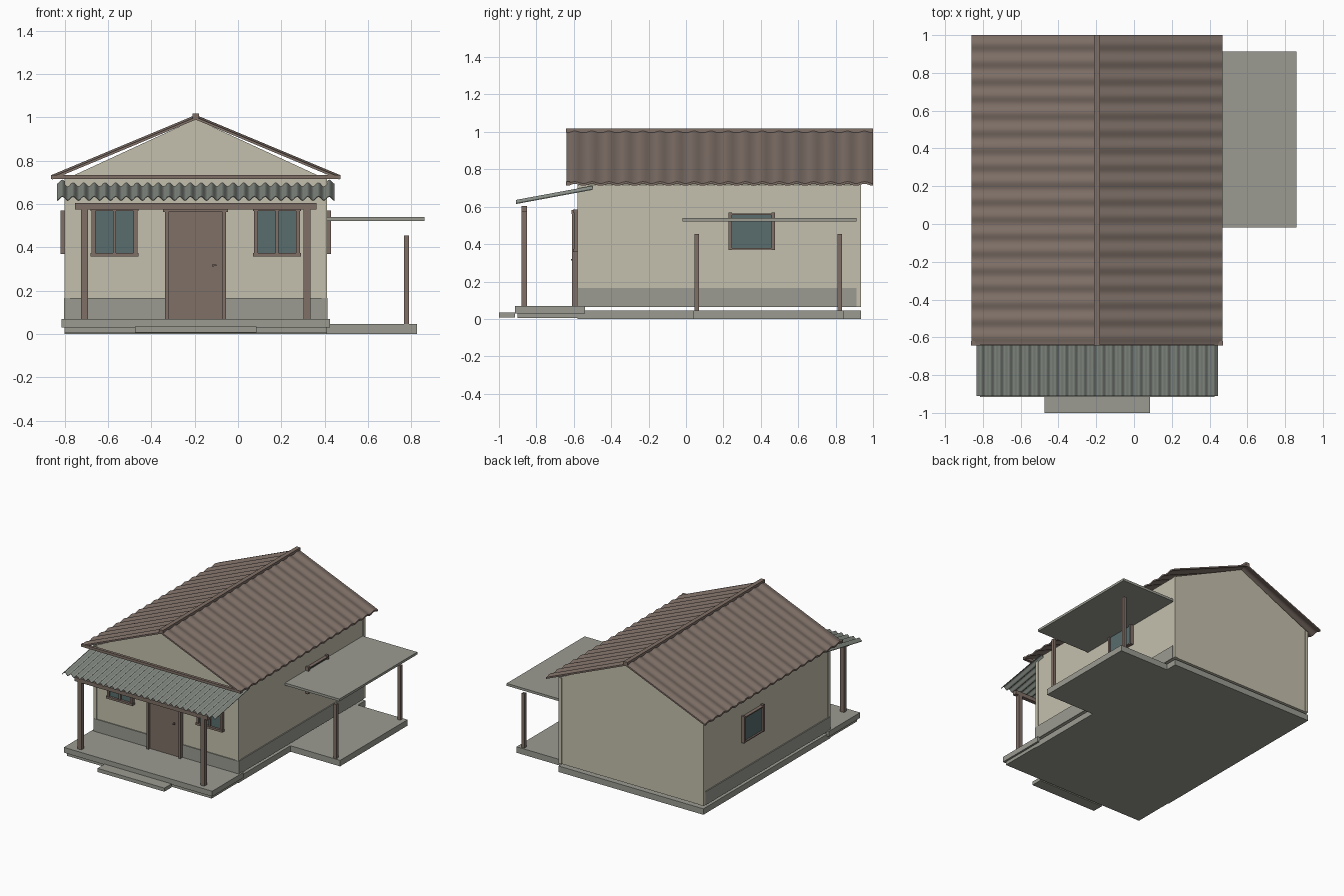
import bpy, bmesh, math

if "Cube" in bpy.data.objects:
    bpy.data.objects.remove(bpy.data.objects["Cube"])

def mat(name, r, g, b):
    m = bpy.data.materials.new(name)
    m.diffuse_color = (r, g, b, 1)
    m.use_nodes = True
    m.node_tree.nodes["Principled BSDF"].inputs["Base Color"].default_value = m.diffuse_color
    return m

WALL = mat("cream_wall", 0.56, 0.53, 0.42)
BROWN = mat("brown_wood", 0.215, 0.16, 0.135)
ROOF = mat("brown_roof", 0.215, 0.165, 0.14)
GREY = mat("grey_concrete", 0.33, 0.33, 0.29)
SHEET = mat("grey_roof_sheet", 0.25, 0.275, 0.245)
GLASS = mat("dark_glass", 0.10, 0.155, 0.155)
CX = -0.195          # centre line of the house

def make(name, verts, faces, m):
    me = bpy.data.meshes.new(name)
    me.from_pydata(verts, [], faces)
    bm = bmesh.new()
    bm.from_mesh(me)
    bmesh.ops.recalc_face_normals(bm, faces=bm.faces)
    bm.to_mesh(me)
    bm.free()
    me.materials.append(m)
    ob = bpy.data.objects.new(name, me)
    bpy.context.collection.objects.link(ob)
    return ob

def prism(name, profile, y0, y1, m):
    """Extrude an x-z outline along y."""
    n = len(profile)
    v = [(x, y, z) for y in (y0, y1) for x, z in profile]
    f = [tuple(range(n)), tuple(range(n, 2 * n))]
    f += [(i, (i + 1) % n, n + (i + 1) % n, n + i) for i in range(n)]
    return make(name, v, f, m)

def box(name, x0, x1, y0, y1, z0, z1, m):
    return prism(name, [(x0, z0), (x1, z0), (x1, z1), (x0, z1)], y0, y1, m)

def corrugated(name, a, b, along, waves, amp, thick, m):
    """Wavy sheet swept between points a and b, repeated along a vector."""
    steps = waves * 10
    v, f = [], []
    for i in range(steps + 1):
        t = i / steps
        w = -amp * math.cos(2 * math.pi * waves * t)
        for p in (a, b):
            for h in (0, -thick):
                v.append((p[0] + along[0] * t, p[1] + along[1] * t, p[2] + w + h))
    for i in range(steps):
        k, j = 4 * i, 4 * i + 4
        f += [(k, k + 2, j + 2, j), (k + 1, j + 1, j + 3, k + 3),
              (k, j, j + 1, k + 1), (k + 2, k + 3, j + 3, j + 2)]
    e = 4 * steps
    f += [(0, 1, 3, 2), (e, e + 2, e + 3, e + 1)]
    ob = make(name, v, f, m)
    bpy.context.view_layer.objects.active = ob
    ob.select_set(True)
    bpy.ops.object.shade_smooth_by_angle(angle=math.radians(50))
    ob.select_set(False)
    return ob

# Ground slabs, porch floor and step
box("foundation", -0.80, 0.41, -0.58, 0.935, 0, 0.045, GREY)
box("porch_floor", -0.815, 0.425, -0.915, -0.54, 0.03, 0.07, GREY)
box("porch_base", -0.80, 0.41, -0.90, -0.58, 0.005, 0.03, GREY)
box("carport_floor", 0.41, 0.825, 0.04, 0.845, 0, 0.045, GREY)
box("front_step", -0.475, 0.085, -1.0, -0.915, 0.008, 0.035, GREY)

# House body with gables, corner posts and grey skirting
prism("house_walls", [(-0.795, 0.065), (0.405, 0.065), (0.405, 0.715),
                      (CX, 0.992), (-0.795, 0.715)], -0.575, 0.93, WALL)
for sx, x in (("left", -0.80), ("right", 0.385)):
    for sy, y in (("front", -0.58), ("back", 0.91)):
        box(f"{sy}_{sx}_corner_post", x, x + 0.025, y, y + 0.025, 0.065, 0.715, WALL)
box("front_skirting", -0.80, 0.41, -0.582, -0.57, 0.065, 0.165, GREY)
box("left_skirting", -0.803, -0.79, -0.58, 0.912, 0.065, 0.165, GREY)
box("right_skirting", 0.40, 0.413, -0.58, 0.912, 0.065, 0.165, GREY)

# Main roof: two wavy slopes, ridge cap and front tie beam
for side, s in (("left", -1), ("right", 1)):
    corrugated(f"{side}_roof_slope", (CX + s * 0.664, -0.64, 0.729), (CX, -0.64, 1.006),
               (0, 1.64), 18, 0.005, 0.012, ROOF)
box("ridge_cap", CX - 0.016, CX + 0.016, -0.642, 1.0, 0.997, 1.018, BROWN)
box("front_tie_beam", -0.862, 0.472, -0.642, -0.62, 0.714, 0.734, BROWN)

# Porch: wavy sheet roof, beam and posts
corrugated("porch_roof", (-0.835, -0.91, 0.627), (-0.835, -0.50, 0.703),
           (1.28, 0), 26, 0.009, 0.004, SHEET)
box("porch_beam", -0.752, 0.362, -0.88, -0.85, 0.575, 0.605, BROWN)
for s, x in (("left", -0.725), ("right", 0.302)):
    box(f"porch_post_{s}", x, x + 0.033, -0.88, -0.85, 0.07, 0.58, BROWN)

# Carport: flat roof and two posts
box("carport_roof", 0.405, 0.86, -0.018, 0.912, 0.522, 0.54, GREY)
for s, y in (("front", 0.045), ("back", 0.81)):
    box(f"carport_post_{s}", 0.767, 0.79, y, y + 0.024, 0.045, 0.455, BROWN)

# Front door with frame and handle
box("door_panel", -0.32, -0.072, -0.592, -0.575, 0.07, 0.565, BROWN)
for s, x in (("left", -0.337), ("right", -0.072)):
    box(f"door_jamb_{s}", x, x + 0.017, -0.61, -0.575, 0.07, 0.575, BROWN)
box("door_lintel", -0.345, -0.047, -0.612, -0.575, 0.562, 0.582, BROWN)
box("door_handle", -0.118, -0.10, -0.615, -0.607, 0.313, 0.321, BROWN)
box("door_handle_stem", -0.118, -0.112, -0.61, -0.59, 0.31, 0.322, BROWN)

# Front windows: two panes, stiles, sill and lintel
for s, c in (("left", -0.57), ("right", 0.18)):
    box(f"front_{s}_window_glass", c - 0.09, c + 0.09, -0.588, -0.57, 0.37, 0.575, GLASS)
    for n, d, w in (("left", -0.097, 0.009), ("middle", 0, 0.007), ("right", 0.097, 0.009)):
        box(f"front_{s}_window_{n}_stile", c + d - w, c + d + w, -0.60, -0.57, 0.36, 0.58, BROWN)
    box(f"front_{s}_window_sill", c - 0.11, c + 0.11, -0.605, -0.57, 0.358, 0.374, BROWN)
    box(f"front_{s}_window_lintel", c - 0.11, c + 0.11, -0.605, -0.57, 0.568, 0.584, BROWN)

# Side windows: pane, stiles and thin rails
for s, x0, x1, g0, g1 in (("left", -0.82, -0.79, -0.808, -0.79), ("right", 0.40, 0.43, 0.40, 0.418)):
    box(f"{s}_window_glass", g0, g1, 0.24, 0.465, 0.372, 0.56, GLASS)
    for n, y in (("front", 0.228), ("back", 0.458)):
        box(f"{s}_window_{n}_stile", x0, x1, y, y + 0.017, 0.368, 0.57, BROWN)
    for n, z in (("lower", 0.37), ("upper", 0.555)):
        box(f"{s}_window_{n}_rail", x0, x1, 0.235, 0.465, z, z + 0.008, BROWN)
